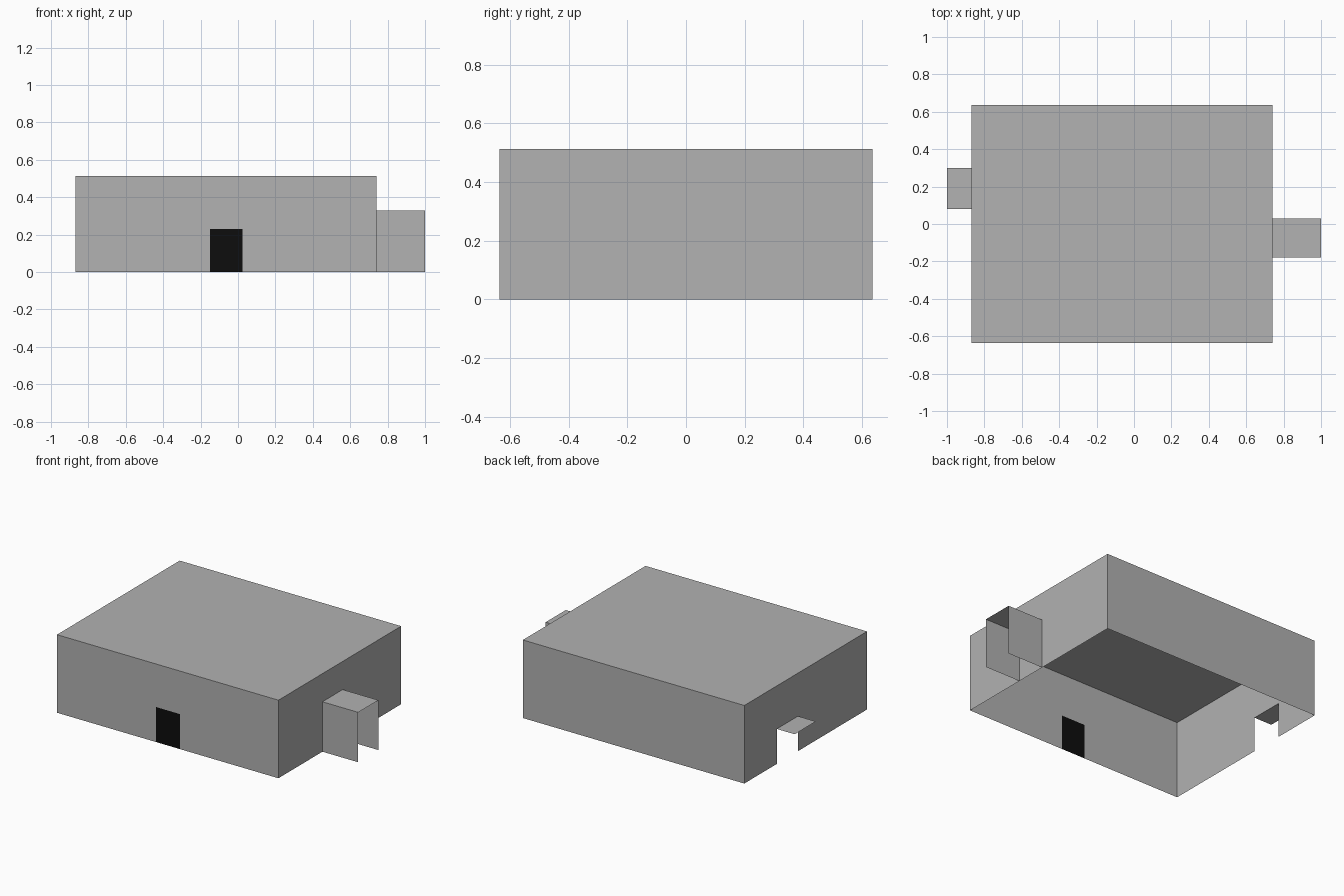
import bpy
import bmesh
from mathutils import Vector

cube = bpy.data.objects.get("Cube")
if cube:
    bpy.data.objects.remove(cube, do_unlink=True)


def make_material(name, colour):
    mat = bpy.data.materials.new(name)
    mat.use_nodes = True
    mat.diffuse_color = colour
    mat.node_tree.nodes["Principled BSDF"].inputs["Base Color"].default_value = colour
    return mat


grey = make_material("plain grey", (0.445, 0.445, 0.445, 1))
black = make_material("door black", (0.004, 0.004, 0.004, 1))


def make_sheets(name, outlines, mat):
    """Build one object from flat outlines."""
    bm = bmesh.new()
    for outline in outlines:
        bm.faces.new([bm.verts.new(p) for p in outline])
    bmesh.ops.remove_doubles(bm, verts=bm.verts, dist=0.0001)
    mesh = bpy.data.meshes.new(name)
    bm.to_mesh(mesh)
    bm.free()
    mesh.materials.append(mat)
    obj = bpy.data.objects.new(name, mesh)
    bpy.context.collection.objects.link(obj)
    return obj


def upright(a, b, height, gap=None, gap_height=0):
    """Outline of a wall from a to b, with an optional doorway between two fractions."""
    a, b = Vector((*a, 0)), Vector((*b, 0))
    up = Vector((0, 0, 1))
    points = [a]
    if gap:
        s, e = a.lerp(b, gap[0]), a.lerp(b, gap[1])
        points += [s, s + up * gap_height, e + up * gap_height, e]
    return points + [b, b + up * height, a + up * height]


def flat(x0, x1, y0, y1, z):
    return [(x0, y0, z), (x1, y0, z), (x1, y1, z), (x0, y1, z)]


# Main dimensions
left, right, depth, height = 0.74, -0.87, 0.637, 0.513
door = (-0.15, 0.025)
hatch = (0.08, 0.30)
porch = (-0.18, 0.03)
opening_top, porch_top = 0.23, 0.328

door_gap = [(x - right) / (left - right) for x in door]
hatch_gap = [(depth - y) / (2 * depth) for y in reversed(hatch)]

# Open-bottomed building shell
make_sheets("building_shell", [
    upright((right, -depth), (left, -depth), height, door_gap, opening_top),
    upright((left, -depth), (left, depth), height),
    upright((left, depth), (right, depth), height),
    upright((right, depth), (right, -depth), height, hatch_gap, opening_top),
    flat(right, left, -depth, depth, height),
], grey)

# Door filling the front doorway
make_sheets("front_door", [
    upright((door[0], -depth), (door[1], -depth), opening_top)], black)

# Open-ended porch on the left side
make_sheets("side_porch", [
    upright((left, porch[0]), (1, porch[0]), porch_top),
    upright((1, porch[1]), (left, porch[1]), porch_top),
    flat(left, 1, *porch, porch_top),
], grey)

# Thin awning above the opening on the right side
make_sheets("awning", [flat(-1, right, *hatch, opening_top)], grey)
